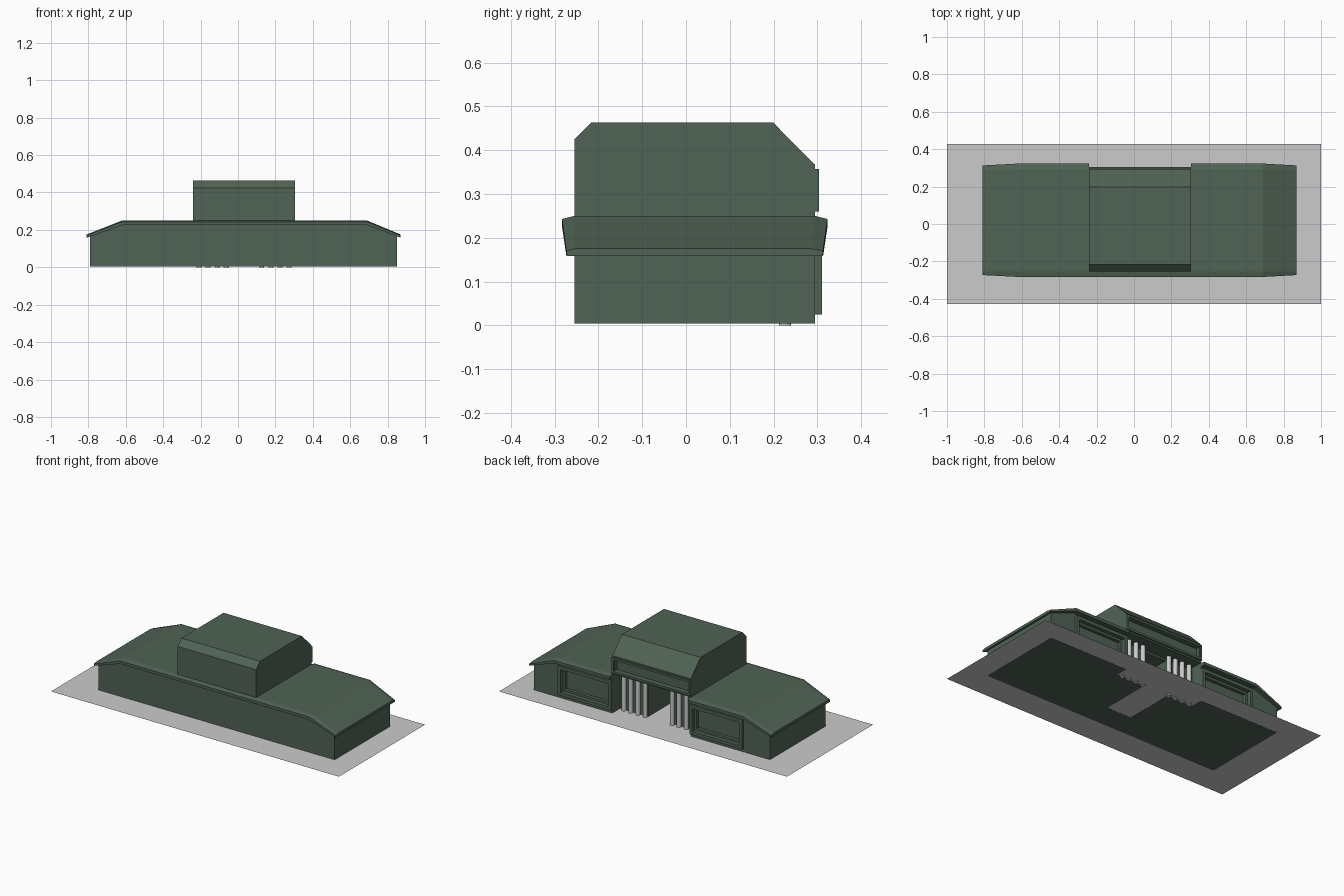
import bpy, bmesh

if "Cube" in bpy.data.objects:
    bpy.data.objects.remove(bpy.data.objects["Cube"])

green = bpy.data.materials.new("green_cladding")
green.diffuse_color = (0.08, 0.125, 0.09, 1)
green.use_nodes = True
green.node_tree.nodes["Principled BSDF"].inputs["Base Color"].default_value = green.diffuse_color


def loft(name, sections, mat=green):
    """Skin a row of matching cross-sections and cap both ends."""
    bm = bmesh.new()
    rings = [[bm.verts.new(p) for p in s] for s in sections]
    n = len(rings[0])
    for a, b in zip(rings, rings[1:]):
        for i in range(n):
            j = (i + 1) % n
            bm.faces.new((a[i], a[j], b[j], b[i]))
    bm.faces.new(rings[0])
    bm.faces.new(rings[-1])
    bmesh.ops.recalc_face_normals(bm, faces=bm.faces)
    me = bpy.data.meshes.new(name)
    bm.to_mesh(me)
    bm.free()
    ob = bpy.data.objects.new(name, me)
    bpy.context.collection.objects.link(ob)
    if mat:
        me.materials.append(mat)
    return ob


def box(name, x, y, z, mat=green):
    return loft(name, [[(x[0], v, z[0]), (x[1], v, z[0]), (x[1], v, z[1]), (x[0], v, z[1])]
                       for v in y], mat)


def carve(ob, x, y, z):
    """Subtract a box from an object."""
    cutter = box("cutter", x, y, z)
    mod = ob.modifiers.new("carve", 'BOOLEAN')
    mod.operation = 'DIFFERENCE'
    mod.solver = 'EXACT'
    mod.object = cutter
    bpy.context.view_layer.objects.active = ob
    bpy.ops.object.modifier_apply(modifier=mod.name)
    bpy.data.objects.remove(cutter)


def frame(name, x, z, y, width):
    """Rectangular window surround with an open middle."""
    ob = box(name, x, y, z)
    carve(ob, (x[0] + width, x[1] - width), (y[0] - 0.1, y[1] + 0.1),
          (z[0] + width, z[1] - width))
    return ob


FRONT, BACK = -0.255, 0.295
CX = (-0.24, 0.305)      # width of the central block
BASE = 0.004

# Ground sheet
bpy.ops.mesh.primitive_plane_add(size=1, location=(0, 0, 0.005))
ground = bpy.context.object
ground.name = "ground"
ground.scale = (2, 0.854, 1)

# Long low body with sloping shoulders, entrance recess and window recesses
prof = [(-0.79, BASE), (0.85, BASE), (0.85, 0.166), (0.69, 0.236), (-0.62, 0.236), (-0.79, 0.166)]
body = loft("body", [[(x, y, z) for x, z in prof] for y in (FRONT, BACK)])
carve(body, CX, (0.217, 0.4), (-0.1, 0.4))
carve(body, (-0.06, 0.11), (-0.1, 0.3), (-0.1, 0.4))
windows = {"left": (-0.605, -0.24), "right": (0.305, 0.675)}
for side, (a, b) in windows.items():
    carve(body, (a + 0.02, b - 0.02), (0.265, 0.4), (0.045, 0.19))
    frame(side + "_window_frame", (a, b), (0.025, 0.21), (0.28, 0.31), 0.02)
    frame(side + "_window_sash", (a + 0.02, b - 0.02), (0.045, 0.19), (0.265, 0.285), 0.014)

# Central raised block with bevelled front and back edges
prof = [(FRONT, 0.238), (FRONT, 0.425), (-0.217, 0.463), (0.199, 0.463), (BACK, 0.366), (BACK, 0.25),
        (0.2, 0.25), (0.2, 0.238)]
block = loft("central_block", [[(x, y, z) for y, z in prof] for x in CX])
carve(block, (CX[0] + 0.014, CX[1] - 0.014), (0.27, 0.4), (0.272, 0.345))
frame("upper_window_frame", CX, (0.26, 0.357), (0.28, 0.304), 0.013)


# Roof: thin slab with a slightly rolled edge, drooping at both ends
def roof_section(x, end=False, back=0.323):
    out = 0.01 if end else 0
    top, edge, low = (0.175, 0.17, 0.158) if end else (0.25, 0.243, 0.225)
    f, b = -0.283 + out, back - out
    return [(x, f, low), (x, f, edge), (x, FRONT, top), (x, b - 0.028, top), (x, b, edge), (x, b, low)]


loft("left_roof", [roof_section(-0.81, True), roof_section(-0.62), roof_section(CX[0])])
loft("right_roof", [roof_section(CX[1]), roof_section(0.69), roof_section(0.87, True)])
loft("middle_roof", [roof_section(x, back=-0.1) for x in CX])

# Entrance columns, four on each side
for i, x in enumerate((-0.21, -0.16, -0.11, -0.063, 0.125, 0.175, 0.225, 0.272)):
    bpy.ops.mesh.primitive_cylinder_add(vertices=16, radius=0.014, depth=0.252,
                                        location=(x, 0.226, 0.126))
    bpy.context.object.name = f"column_{i + 1}"
    bpy.ops.object.shade_smooth_by_angle()
